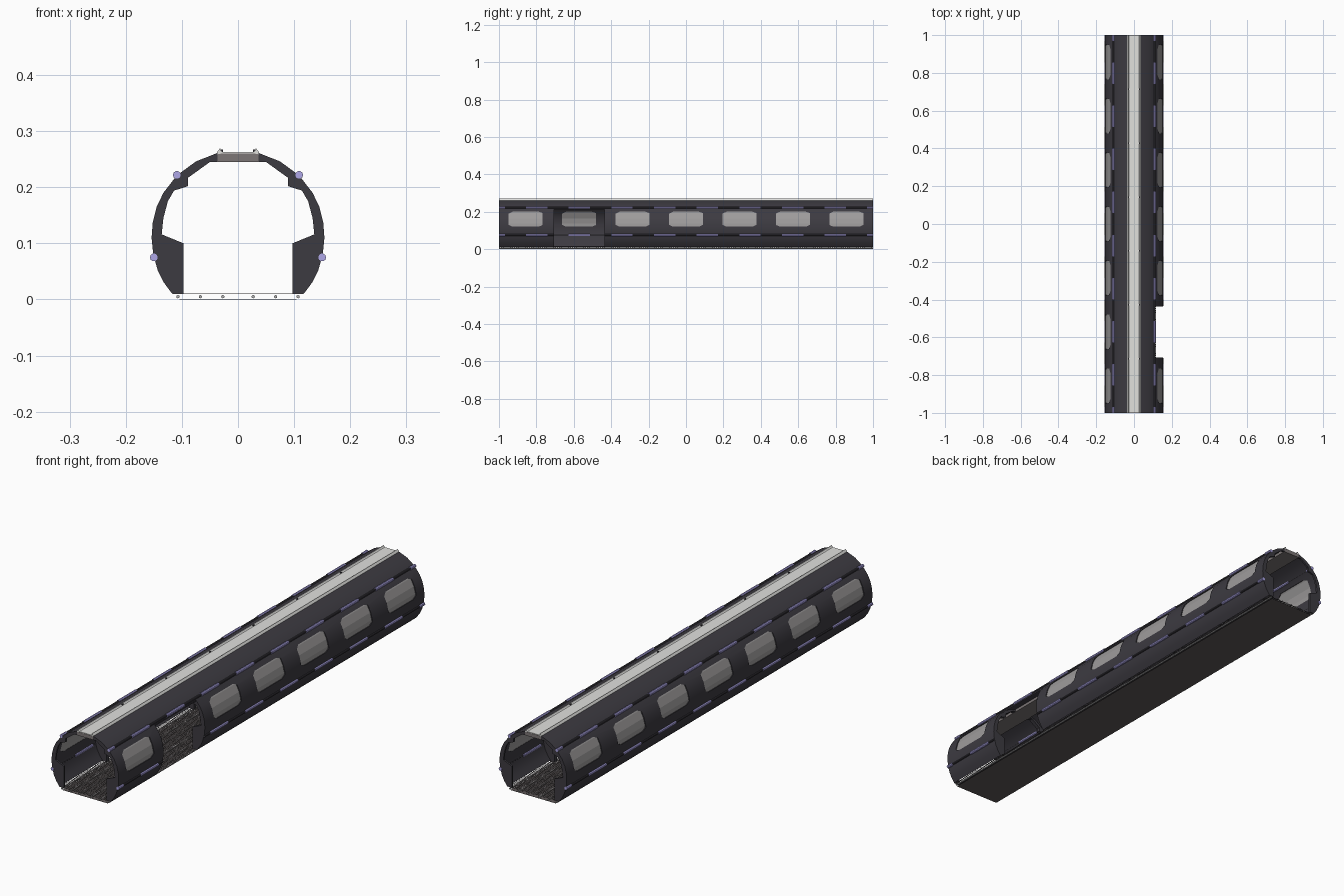
import bpy, bmesh, math

if "Cube" in bpy.data.objects:
    bpy.data.objects.remove(bpy.data.objects["Cube"])

SECTION = 2 / 7          # the corridor is seven equal bays
DOOR_BAY = 1             # bay with the doorway on the right side


def material(name, r, g, b):
    m = bpy.data.materials.new(name)
    m.diffuse_color = (r, g, b, 1)
    m.use_nodes = True
    m.node_tree.nodes["Principled BSDF"].inputs["Base Color"].default_value = m.diffuse_color
    return m


charcoal = material("charcoal", 0.046, 0.043, 0.053)
light_grey = material("light grey", 0.75, 0.75, 0.73)
taupe = material("taupe", 0.2, 0.18, 0.18)
glass = material("window grey", 0.34, 0.33, 0.33)
lilac = material("lilac", 0.45, 0.41, 0.85)
dark_brown = material("dark brown", 0.11, 0.095, 0.095)
steel = material("pipe grey", 0.45, 0.45, 0.45)


def prism(name, pts, a, b, mat=None, axis="y", closed=True):
    """Extrude a 2D outline along y (outline in xz) or along x (outline in yz)."""
    place = (lambda p, t: (p[0], t, p[1])) if axis == "y" else (lambda p, t: (t, p[0], p[1]))
    bm = bmesh.new()
    v0 = [bm.verts.new(place(p, a)) for p in pts]
    v1 = [bm.verts.new(place(p, b)) for p in pts]
    n = len(pts)
    for i in range(n if closed else n - 1):
        j = (i + 1) % n
        bm.faces.new((v0[i], v0[j], v1[j], v1[i]))
    if closed:
        bm.faces.new(v0)
        bm.faces.new(v1)
    bmesh.ops.recalc_face_normals(bm, faces=bm.faces)
    me = bpy.data.meshes.new(name)
    bm.to_mesh(me)
    bm.free()
    ob = bpy.data.objects.new(name, me)
    if mat:
        me.materials.append(mat)
    bpy.context.collection.objects.link(ob)
    return ob


def rod(name, x, z, r, a, b, mat, sides=10):
    ring = [(x + r * math.cos(2 * math.pi * i / sides), z + r * math.sin(2 * math.pi * i / sides))
            for i in range(sides)]
    return prism(name, ring, a, b, mat)


def box(name, x0, x1, y0, y1, z0, z1, mat):
    return prism(name, [(x0, z0), (x1, z0), (x1, z1), (x0, z1)], y0, y1, mat)


def cut(ob, cutters):
    for c in cutters:
        m = ob.modifiers.new("cut", "BOOLEAN")
        m.object, m.operation, m.solver = c, "DIFFERENCE", "EXACT"
    bpy.context.view_layer.update()
    me = bpy.data.meshes.new_from_object(ob.evaluated_get(bpy.context.evaluated_depsgraph_get()))
    ob.modifiers.clear()
    ob.data = me
    for c in cutters:
        bpy.data.objects.remove(c)


def smooth(ob):
    bpy.ops.object.select_all(action="DESELECT")
    ob.select_set(True)
    bpy.context.view_layer.objects.active = ob
    bpy.ops.object.shade_smooth_by_angle(angle=math.radians(20))


# Half cross-section: curved outside, and the inside edge of the rib frames
OUTER = [(0.118, 0.011), (0.132, 0.03), (0.143, 0.052), (0.151, 0.08), (0.154, 0.11),
         (0.152, 0.137), (0.145, 0.165), (0.133, 0.19), (0.109, 0.221), (0.075, 0.246), (0.037, 0.261)]
INNER = [(0.037, 0.245), (0.05, 0.245), (0.089, 0.217), (0.089, 0.202), (0.114, 0.194),
         (0.125, 0.175), (0.133, 0.145), (0.136, 0.116), (0.097, 0.1), (0.097, 0.011)]
SKIN = [(x * 0.975, 0.12 + (z - 0.12) * 0.975) for x, z in reversed(OUTER)]
PANE = [(0.1505, 0.118), (0.1485, 0.137), (0.1415, 0.165), (0.1265, 0.195), (0.12, 0.203)]

dash_centres = [0.114 + 0.228 * k for k in range(-5, 5)]
d0 = -1 + SECTION * DOOR_BAY + 0.008
d1 = -1 + SECTION * (DOOR_BAY + 1) - 0.008

for s, side in ((1, "right"), (-1, "left")):
    def flip(pts):
        return [(s * x, z) for x, z in pts]

    # Thin wall shell with octagonal window holes
    shell = prism(side + "_wall", flip(OUTER + SKIN), -1, 1, charcoal)
    cutters = []
    for k in range(7):
        c = -1 + SECTION * (k + 0.5)
        if s == 1 and k == DOOR_BAY:
            continue
        hole = [(c - 0.07, 0.12), (c + 0.07, 0.12), (c + 0.091, 0.13), (c + 0.091, 0.193),
                (c + 0.07, 0.2), (c - 0.07, 0.2), (c - 0.091, 0.19), (c - 0.091, 0.13)]
        cutters.append(prism("window_cutter", hole, s * 0.1, s * 0.2, axis="x"))
        prism(side + "_window", flip(PANE), c - 0.092, c + 0.092, glass, closed=False)
    if s == 1:
        cutters.append(prism("door_cutter", [(0.113, -0.01), (0.2, -0.01), (0.2, 0.218), (0.113, 0.218)],
                             d0, d1))
    cut(shell, cutters)
    smooth(shell)

    # Rib frames between the bays
    for k in range(8):
        y = -1 + SECTION * k
        rib = [(x * 0.995, z) for x, z in OUTER] + INNER
        prism(side + "_rib", flip(rib), max(y - 0.008, -1), min(y + 0.008, 1), charcoal)

    # Light rods: lilac dashes joined by slim dark carriers; the lower one stops at the door
    for level, x, z in (("upper", 0.109, 0.222), ("lower", 0.15, 0.075)):
        gap = s == 1 and level == "lower"
        for a, b in (((-1, d0), (d1, 1)) if gap else ((-1, 1),)):
            rod(f"{side}_{level}_carrier", s * x, z, 0.005, a + 0.002, b - 0.002, charcoal)
            for c in dash_centres:
                p, q = max(c - 0.057, a - 0.001), min(c + 0.057, b + 0.001)
                if q - p > 0.005:
                    smooth(rod(f"{side}_{level}_light", s * x, z, 0.007, p, q, lilac))

    # Roof rail lip
    prism(side + "_roof_lip", flip([(0.039, 0.258), (0.037, 0.263), (0.032, 0.27), (0.03, 0.265),
                                    (0.025, 0.261)]), -1, 1, light_grey)

    # Pipes under the floor
    for x in (0.027, 0.067, 0.107):
        smooth(rod(side + "_floor_pipe", s * x, 0.005, 0.003, -1, 1, steel, 8))

# Roof strip: support and light cover
box("roof_support", -0.038, 0.038, -1, 1, 0.245, 0.26, taupe)
box("roof_cover", -0.032, 0.032, -0.999, 0.999, 0.2595, 0.2625, light_grey)
for k in range(1, 7):
    y = -1 + SECTION * k
    for s in (1, -1):
        box("roof_clip", s * 0.027, s * 0.034, y - 0.004, y + 0.004, 0.26, 0.267, charcoal)

# Floor: thin dark underside and a slatted grating above the pipes
box("floor_base", -0.104, 0.104, -1, 1, 0, 0.0004, dark_brown)
for i in range(200):
    y = -1 + 0.01 * i
    box("floor_slat", -0.117, 0.117, y, y + 0.006, 0.0098, 0.0102, taupe)
for i in range(9):
    x = -0.098 + 0.024 * i
    box("floor_bar", x, x + 0.004, -1, 1, 0.0094, 0.0098, charcoal)
